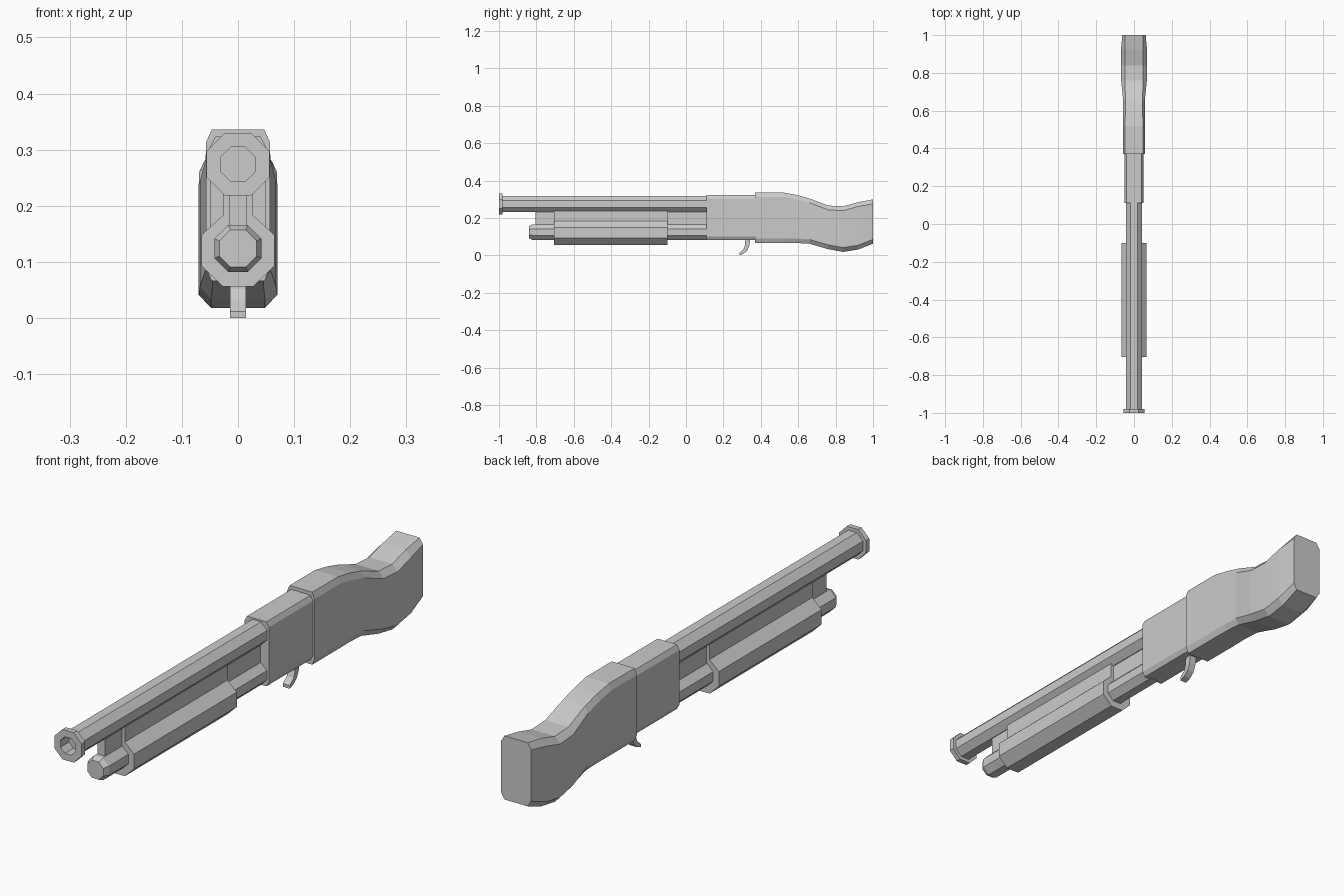
import bpy, bmesh, math

if "Cube" in bpy.data.objects:
    bpy.data.objects.remove(bpy.data.objects["Cube"])


def make_object(name, bm):
    bmesh.ops.recalc_face_normals(bm, faces=bm.faces[:])
    mesh = bpy.data.meshes.new(name)
    bm.to_mesh(mesh)
    bm.free()
    obj = bpy.data.objects.new(name, mesh)
    bpy.context.collection.objects.link(obj)
    return obj


def loft(name, sections):
    """Skin a list of (y, [(x, z), ...]) sections and cap both ends."""
    bm = bmesh.new()
    rings = [[bm.verts.new((x, y, z)) for x, z in pts] for y, pts in sections]
    n = len(rings[0])
    for a, b in zip(rings, rings[1:]):
        for i in range(n):
            j = (i + 1) % n
            bm.faces.new((a[i], a[j], b[j], b[i]))
    bm.faces.new(rings[0])
    bm.faces.new(rings[-1])
    return make_object(name, bm)


def octagon(apothem, z):
    r = apothem / math.cos(math.pi / 8)
    angles = [math.pi / 8 + i * math.pi / 4 for i in range(8)]
    return [(r * math.cos(a), z + r * math.sin(a)) for a in angles]


def mirrored(half):
    """Complete a right-hand half profile across x = 0."""
    return half + [(-x, z) for x, z in reversed(half)]


def chamfered(w, bottom, top, cx, cz):
    return mirrored([(w - cx, bottom), (w, bottom + cz),
                     (w, top - cz), (w - cx, top)])


BARREL_Z, TUBE_Z = 0.274, 0.124

# Barrel with muzzle ring and recessed bore
loft("barrel", [(y, octagon(r, BARREL_Z)) for y, r in (
    (-0.95, 0.031), (-1.0, 0.031), (-1.0, 0.056), (-0.98, 0.056),
    (-0.98, 0.043), (0.12, 0.043))])

# Magazine tube with tapered cap
loft("magazine_tube", [(y, octagon(r, TUBE_Z)) for y, r in (
    (-0.84, 0.033), (-0.82, 0.042), (0.12, 0.042))])

# Web joining barrel and tube
web = mirrored([(0.015, 0.155), (0.015, 0.24)])
loft("barrel_web", [(-0.805, web), (0.12, web)])

# Sliding pump grip
pump = mirrored([(0.027, 0.056), (0.065, 0.093), (0.065, 0.148),
                 (0.027, 0.183), (0.027, 0.238)])
loft("pump_grip", [(-0.705, pump), (-0.1, pump)])

# Receiver
body = chamfered(0.05, 0.083, 0.323, 0.01, 0.018)
loft("receiver", [(0.11, body), (0.38, body)])

# Stock: y, half width, bottom, top, chamfer width
stock = [
    (0.37, 0.057, 0.066, 0.336, 0.010),
    (0.52, 0.057, 0.066, 0.336, 0.010),
    (0.59, 0.057, 0.066, 0.323, 0.011),
    (0.66, 0.058, 0.062, 0.304, 0.013),
    (0.76, 0.068, 0.033, 0.266, 0.020),
    (0.84, 0.070, 0.018, 0.262, 0.022),
    (0.92, 0.069, 0.031, 0.284, 0.022),
    (1.00, 0.062, 0.062, 0.299, 0.014),
]
loft("stock", [(y, chamfered(w, b, t, c, 0.023)) for y, w, b, t, c in stock])

# Curved trigger, extruded across x
bm = bmesh.new()
outline = [(0.318, 0.095), (0.315, 0.052), (0.307, 0.031), (0.285, 0.012),
           (0.285, 0.0), (0.308, 0.009), (0.327, 0.025), (0.339, 0.052),
           (0.345, 0.095)]
face = bm.faces.new([bm.verts.new((-0.014, y, z)) for y, z in outline])
ext = bmesh.ops.extrude_face_region(bm, geom=[face])
for v in ext["geom"]:
    if isinstance(v, bmesh.types.BMVert):
        v.co.x = 0.014
make_object("trigger", bm)
